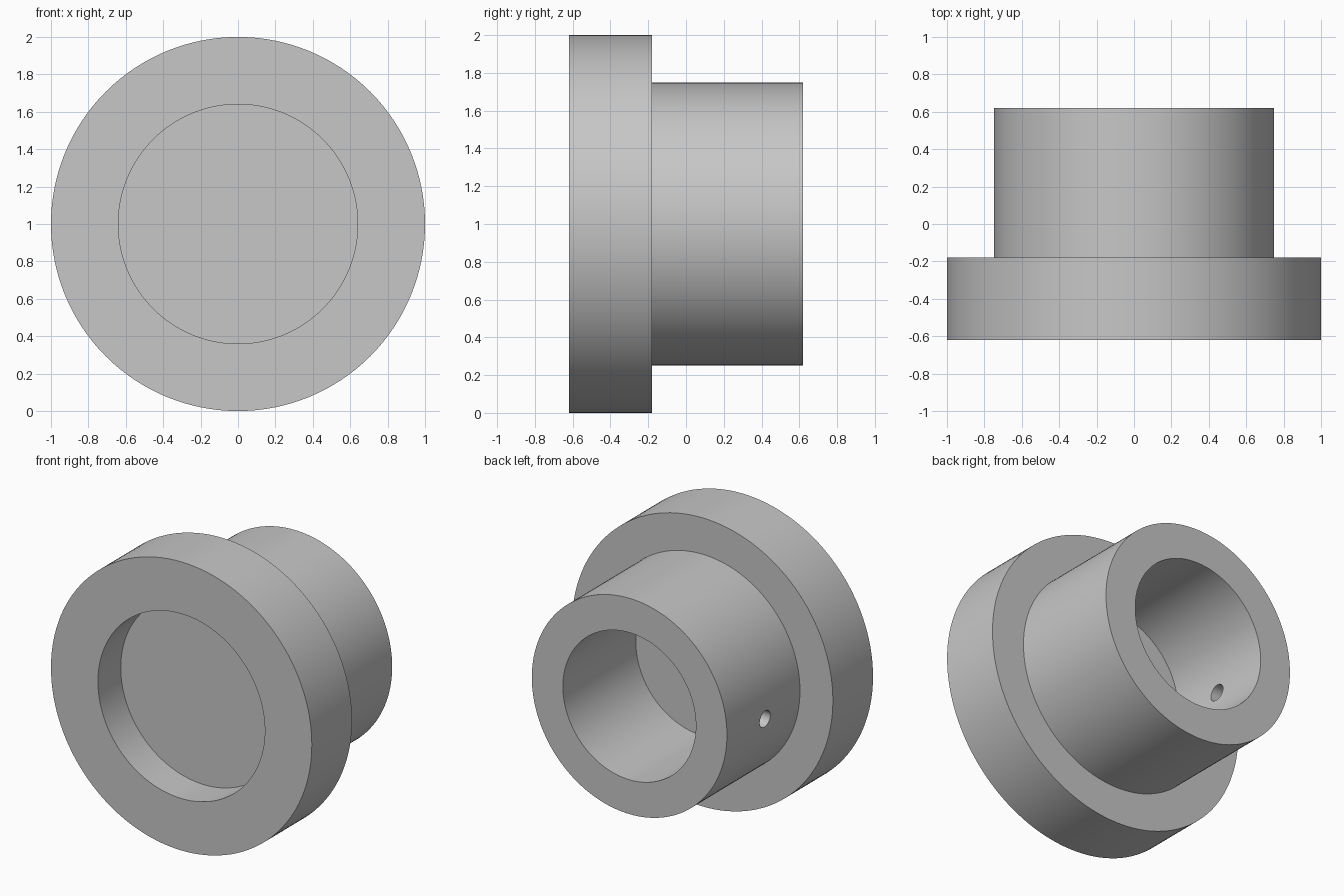
import bpy, bmesh, math
from mathutils import Vector, Matrix

cube = bpy.data.objects.get("Cube")
if cube:
    bpy.data.objects.remove(cube, do_unlink=True)

SEGMENTS = 128
CENTRE_Z = 1.0

# Single plain grey
grey = bpy.data.materials.new("plain_grey")
grey.use_nodes = True
colour = (0.57, 0.57, 0.57, 1)
grey.diffuse_color = colour
grey.node_tree.nodes["Principled BSDF"].inputs["Base Color"].default_value = colour


def add_object(name, bm):
    bmesh.ops.recalc_face_normals(bm, faces=bm.faces)
    mesh = bpy.data.meshes.new(name)
    bm.to_mesh(mesh)
    bm.free()
    mesh.materials.append(grey)
    obj = bpy.data.objects.new(name, mesh)
    bpy.context.collection.objects.link(obj)
    return obj


def lathe(name, profile):
    """Spin (radius, y) points around the horizontal y axis."""
    bm = bmesh.new()
    verts = [bm.verts.new((r, y, CENTRE_Z)) for r, y in profile]
    edges = [bm.edges.new(pair) for pair in zip(verts, verts[1:])]
    bmesh.ops.spin(bm, geom=verts + edges, cent=(0, 0, CENTRE_Z), axis=(0, 1, 0),
                   angle=math.tau, steps=SEGMENTS, use_merge=True)
    bmesh.ops.remove_doubles(bm, verts=bm.verts, dist=0.0001)
    return add_object(name, bm)


# Flange with shallow front recess, hub with deep rear bore, web between
front, recess_floor, shoulder, back = -0.62, -0.37, -0.18, 0.62
flange_r, recess_r, hub_r, bore_r = 1.0, 0.64, 0.748, 0.51
bushing = lathe("flanged_bushing", [
    (0, recess_floor), (recess_r, recess_floor), (recess_r, front),
    (flange_r, front), (flange_r, shoulder), (hub_r, shoulder),
    (hub_r, back), (bore_r, back), (bore_r, shoulder), (0, shoulder)])

# Small cross hole through one side of the hub wall
bm = bmesh.new()
bmesh.ops.create_cone(bm, cap_ends=True, segments=32, radius1=0.058, radius2=0.058,
                      depth=0.6, matrix=Matrix.Translation(Vector((-0.65, 0.2, 0.95)))
                      @ Matrix.Rotation(math.pi / 2, 4, 'Y'))
cutter = add_object("cross_hole_cutter", bm)
cutter.hide_render = True

bpy.context.view_layer.objects.active = bushing
bushing.select_set(True)
cutter.select_set(False)
hole = bushing.modifiers.new("cross_hole", 'BOOLEAN')
hole.operation = 'DIFFERENCE'
hole.solver = 'EXACT'
hole.object = cutter
bpy.ops.object.modifier_apply(modifier=hole.name)
bpy.data.objects.remove(cutter, do_unlink=True)
bpy.ops.object.shade_smooth_by_angle(angle=math.radians(30))
